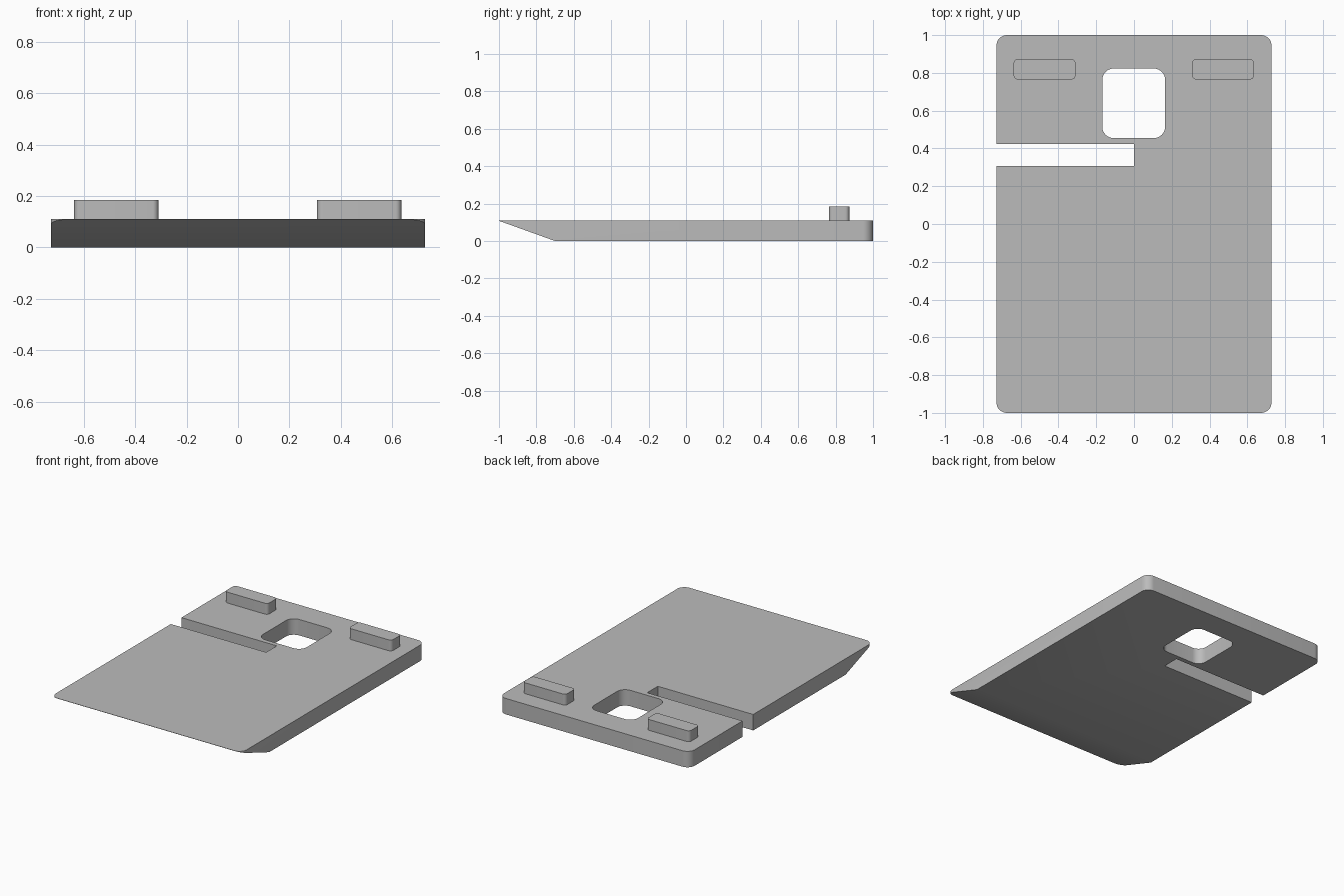
import bpy, bmesh, math
from mathutils import Vector

if "Cube" in bpy.data.objects:
    bpy.data.objects.remove(bpy.data.objects["Cube"])

grey = bpy.data.materials.new("plain grey")
grey.diffuse_color = (0.5, 0.5, 0.5, 1)
grey.use_nodes = True
grey.node_tree.nodes["Principled BSDF"].inputs["Base Color"].default_value = grey.diffuse_color


def rounded_block(name, x0, x1, y0, y1, z0, z1, radius=0.0, chamfer=None):
    """Upright block with rounded vertical corners and an optional (point, normal) cut."""
    outline = []
    corners = [(x1, y1, -1, -1), (x0, y1, 1, -1), (x0, y0, 1, 1), (x1, y0, -1, 1)]
    for quarter, (x, y, sx, sy) in enumerate(corners):
        if radius == 0:
            outline.append((x, y))
            continue
        for step in range(9):
            a = math.radians(quarter * 90 + step * 90 / 8)
            outline.append((x + radius * (sx + math.cos(a)), y + radius * (sy + math.sin(a))))
    bm = bmesh.new()
    base = bm.faces.new([bm.verts.new((x, y, z0)) for x, y in outline])
    top = bmesh.ops.extrude_face_region(bm, geom=[base])["geom"]
    bmesh.ops.translate(bm, vec=(0, 0, z1 - z0),
                        verts=[v for v in top if isinstance(v, bmesh.types.BMVert)])
    if chamfer:
        cut = bmesh.ops.bisect_plane(bm, geom=bm.verts[:] + bm.edges[:] + bm.faces[:],
                                     plane_co=chamfer[0], plane_no=chamfer[1], clear_outer=True)
        rim = [e for e in cut["geom_cut"] if isinstance(e, bmesh.types.BMEdge)]
        bmesh.ops.edgeloop_fill(bm, edges=rim)
    bmesh.ops.recalc_face_normals(bm, faces=bm.faces[:])
    mesh = bpy.data.meshes.new(name)
    bm.to_mesh(mesh)
    bm.free()
    mesh.materials.append(grey)
    obj = bpy.data.objects.new(name, mesh)
    bpy.context.collection.objects.link(obj)
    return obj


def cut_out(target, cutter):
    mod = target.modifiers.new(cutter.name, 'BOOLEAN')
    mod.operation = 'DIFFERENCE'
    mod.solver = 'EXACT'
    mod.object = cutter
    bpy.context.view_layer.objects.active = target
    bpy.ops.object.modifier_apply(modifier=mod.name)
    bpy.data.objects.remove(cutter)


# Main plate, sloped underneath at the front edge
THICK = 0.11
slope = (Vector((0, -0.70, 0)), Vector((0, -(THICK - 0.002), -0.30)))
plate = rounded_block("plate", -0.728, 0.728, -1, 1, 0, THICK, 0.055, slope)

# Square window and side slot
cut_out(plate, rounded_block("window_cutter", -0.168, 0.165, 0.455, 0.823, -0.1, 0.3, 0.06))
cut_out(plate, rounded_block("slot_cutter", -0.9, 0.0, 0.307, 0.423, -0.1, 0.3))

# Raised lugs near the back edge
lugs = [rounded_block(side + "_lug", x, x + 0.327, 0.765, 0.873, THICK, 0.185, 0.022)
        for side, x in (("left", -0.637), ("right", 0.308))]

# Smooth the rounded corners, keep hard edges
for obj in [plate] + lugs:
    bpy.ops.object.select_all(action='DESELECT')
    obj.select_set(True)
    bpy.context.view_layer.objects.active = obj
    bpy.ops.object.shade_smooth_by_angle(angle=math.radians(30))
